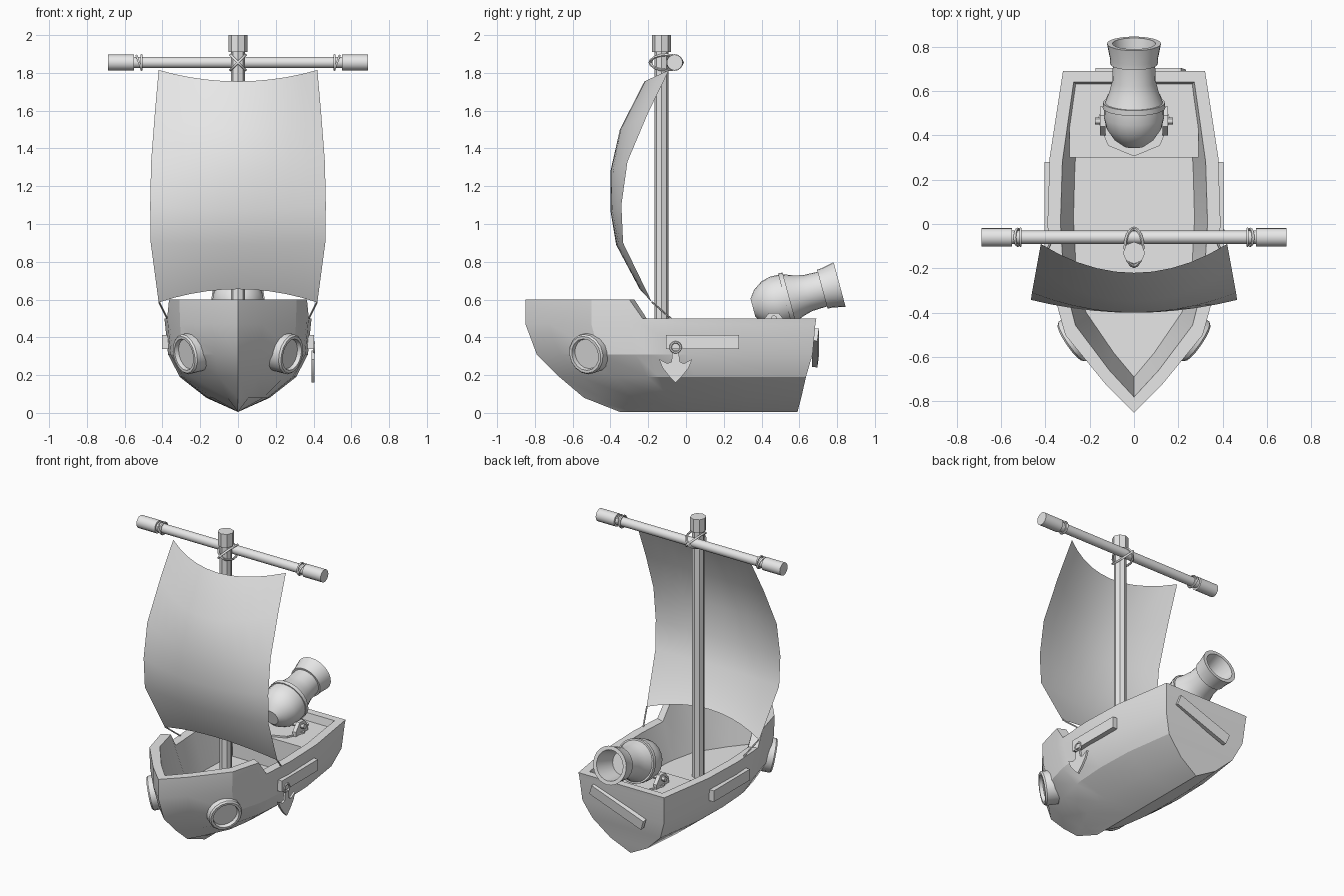
import bpy, bmesh
from math import pi, sin, cos, radians
from mathutils import Vector, Matrix

cube = bpy.data.objects.get("Cube")
if cube:
    bpy.data.objects.remove(cube, do_unlink=True)

mat = bpy.data.materials.new("light_grey")
mat.use_nodes = True
mat.diffuse_color = (0.8, 0.8, 0.8, 1)
mat.node_tree.nodes["Principled BSDF"].inputs["Base Color"].default_value = (0.8, 0.8, 0.8, 1)


def shade(ob, angle=30):
    ob.data.materials.append(mat)
    bpy.ops.object.select_all(action='DESELECT')
    ob.select_set(True)
    bpy.context.view_layer.objects.active = ob
    bpy.ops.object.shade_smooth_by_angle(angle=radians(angle))
    return ob


def finish(name, bm, angle=30):
    bmesh.ops.remove_doubles(bm, verts=bm.verts, dist=0.0002)
    bmesh.ops.recalc_face_normals(bm, faces=bm.faces)
    me = bpy.data.meshes.new(name)
    bm.to_mesh(me)
    bm.free()
    ob = bpy.data.objects.new(name, me)
    bpy.context.collection.objects.link(ob)
    return shade(ob, angle)


def loft(name, rings, closed=True, cap_end=False, angle=30):
    bm = bmesh.new()
    rows = [[bm.verts.new(p) for p in ring] for ring in rings]
    n = len(rows[0])
    for a, b in zip(rows, rows[1:]):
        for i in range(n if closed else n - 1):
            j = (i + 1) % n
            bm.faces.new((a[i], a[j], b[j], b[i]))
    if cap_end:
        bm.faces.new(rows[-1])
    return finish(name, bm, angle)


def lathe(name, profile, origin, axis, sides=16):
    """Turn (distance, radius) pairs about an axis."""
    rot = Vector(axis).to_track_quat('Z', 'Y').to_matrix()
    rings = [[Vector(origin) + rot @ Vector((r * cos(2 * pi * i / sides), r * sin(2 * pi * i / sides), s))
              for i in range(sides)] for s, r in profile]
    return loft(name, rings)


def rod(name, start, end, r, sides=12):
    d = Vector(end) - Vector(start)
    return lathe(name, [(0, 0), (0, r), (d.length, r), (d.length, 0)], start, d, sides)


def box(name, centre, size, rot=(0, 0, 0)):
    bm = bmesh.new()
    bmesh.ops.create_cube(bm, size=1)
    ob = finish(name, bm)
    ob.location, ob.scale, ob.rotation_euler = centre, size, rot
    return ob


def plate(name, outline, x, thick):
    """Extrude a (y, z) outline along x."""
    bm = bmesh.new()
    face = bm.faces.new([bm.verts.new((x - thick / 2, y, z)) for y, z in outline])
    out = bmesh.ops.extrude_face_region(bm, geom=[face])
    bmesh.ops.translate(bm, vec=(thick, 0, 0),
                        verts=[v for v in out["geom"] if isinstance(v, bmesh.types.BMVert)])
    return finish(name, bm)


def torus(name, loc, rot, major, minor, scale=(1, 1, 1)):
    bpy.ops.mesh.primitive_torus_add(location=loc, rotation=rot, major_radius=major, minor_radius=minor,
                                     major_segments=16, minor_segments=6)
    ob = bpy.context.object
    ob.name, ob.scale = name, scale
    return shade(ob, 60)


# Hull: half plan of the rim, repeated at each level from keel up and down inside
BOW, STERN = -0.85, 0.69
plan = [(0.69, 0.32), (0.3, 0.38), (0, 0.39), (-0.23, 0.375), (-0.3, 0.365), (-0.5, 0.31), (-0.72, 0.13)]


def hull_ring(z, width, bow, stern, raised=False):
    def point(y, x):
        t = (y - BOW) / (STERN - BOW)
        return (x * width, bow + t * (stern - bow), z + (0.1 if raised and y < -0.29 else 0))
    right = [point(y, x) for y, x in plan]
    return right + [point(BOW, 0)] + [(-x, y, h) for x, y, h in reversed(right)]


loft("hull", [
    hull_ring(0.005, 0, -0.35, 0.59),
    hull_ring(0.08, 0.43, -0.54, 0.61),
    hull_ring(0.19, 0.79, -0.67, 0.635),
    hull_ring(0.31, 0.95, -0.79, 0.67),
    hull_ring(0.47, 0.99, -0.85, 0.685),
    hull_ring(0.5, 1, -0.85, 0.69, True),
    hull_ring(0.5, 0.85, -0.78, 0.64, True),
    hull_ring(0.25, 0.7, -0.69, 0.6)], cap_end=True, angle=22)

# Stern deck
box("stern_deck", (0, 0.47, 0.435), (0.58, 0.34, 0.03))
box("deck_bulkhead", (0, 0.315, 0.335), (0.5, 0.03, 0.19))

# Portholes, side planks and sheet ropes on both sides
for side, label in ((1, "left"), (-1, "right")):
    lathe(label + "_porthole", [(0.012, 0), (0.012, 0.08), (0.035, 0.085), (0.035, 0.1), (0.025, 0.108), (-0.05, 0.108)],
          (side * 0.258, -0.515, 0.315), (side * 0.8, -0.55, -0.2))
    box(label + "_plank", (side * 0.386, 0.087, 0.375), (0.034, 0.385, 0.075))
    rod(label + "_sheet_rope", (side * 0.418, -0.18, 0.587), (side * 0.375, -0.08, 0.5), 0.005, 6)

# Patch plank nailed askew on the stern
box("stern_plank", (0.03, 0.685, 0.345), (0.41, 0.03, 0.07), (radians(-7), radians(-20), 0))

# Anchor hanging on the left side
half = [(0, 0.16), (0.035, 0.195), (0.07, 0.24), (0.088, 0.285), (0.045, 0.262), (0.022, 0.27), (0.016, 0.33)]
plate("anchor", [(y - 0.055, z) for y, z in half] + [(-y - 0.055, z) for y, z in reversed(half[1:])], 0.397, 0.014)
torus("anchor_ring", (0.402, -0.055, 0.347), (0, pi / 2, 0), 0.027, 0.007)

# Mast with cap
lathe("mast", [(0.24, 0), (0.24, 0.038), (1.92, 0.038)], (0, -0.13, 0), (0, 0, 1), 8)
lathe("mast_cap", [(1.91, 0), (1.91, 0.05), (2, 0.05), (2, 0)], (0, -0.13, 0), (0, 0, 1), 8)

# Yard with thick ends and rope lashings
rod("yard", (-0.6, -0.06, 1.855), (0.6, -0.06, 1.855), 0.03, 16)
for side, label in ((1, "left"), (-1, "right")):
    rod(label + "_yard_end", (side * 0.55, -0.06, 1.855), (side * 0.687, -0.06, 1.855), 0.042, 16)
    for k, tilt in enumerate((0, 20)):
        torus(f"{label}_yard_rope_{k}", (side * (0.512 + 0.012 * k), -0.06, 1.855),
              (0, pi / 2 + side * radians(tilt), 0), 0.038, 0.006)
    torus(label + "_mast_lashing", (0, -0.105, 1.855), (0, side * radians(45), 0), 0.06, 0.007, (0.95, 1.4, 1))

# Sail: rows of (half width, edge y, edge z, centre y, centre z), bulging forward
rows = [(0.42, -0.09, 1.815, -0.22, 1.755), (0.44, -0.2, 1.59, -0.35, 1.5), (0.46, -0.31, 1.33, -0.4, 1.28),
        (0.465, -0.342, 1.1, -0.4, 1.07), (0.462, -0.333, 0.9, -0.37, 0.89), (0.42, -0.18, 0.585, -0.245, 0.655)]
sail = []
for w, ey, ez, cy, cz in rows:
    us = [i / 5 - 1 for i in range(11)]
    sail.append([(w * u, cy + (ey - cy) * u * u, cz + (ez - cz) * u * u) for u in us])
loft("sail", sail, closed=False, angle=40)

# Cannon tilted up over the stern
lathe("cannon", [(-0.13, 0), (-0.13, 0.05), (-0.1, 0.09), (-0.05, 0.124), (0, 0.136), (0.045, 0.134), (0.045, 0.141),
                 (0.07, 0.14), (0.07, 0.13), (0.12, 0.111), (0.17, 0.098), (0.25, 0.095), (0.25, 0.107),
                 (0.275, 0.108), (0.345, 0.122), (0.345, 0.097), (0.2, 0.075), (0.2, 0)],
      (0, 0.48, 0.59), (0, 0.965, 0.26), 24)
lathe("cannon_base", [(0.44, 0), (0.44, 0.165), (0.462, 0.165), (0.462, 0)], (0, 0.47, 0), (0, 0, 1), 8)
for side, label in ((1, "left"), (-1, "right")):
    plate(label + "_cannon_bracket", [(0.4, 0.45), (0.53, 0.45), (0.53, 0.48), (0.49, 0.53), (0.44, 0.53), (0.4, 0.48)],
          side * 0.14, 0.025)
rod("trunnion", (-0.175, 0.465, 0.5), (0.175, 0.465, 0.5), 0.016)
